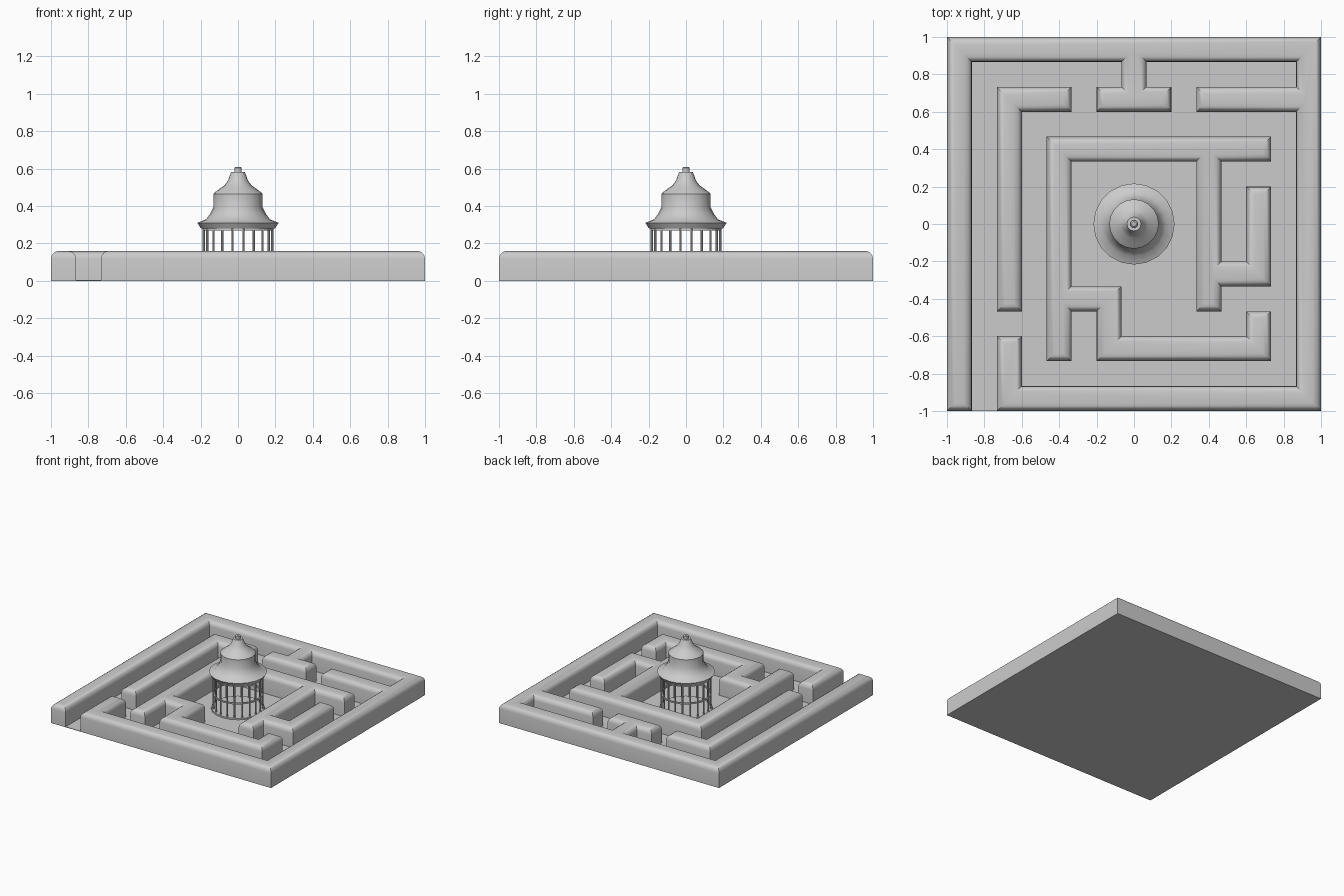
import bpy, bmesh, math

cube = bpy.data.objects.get("Cube")
if cube:
    bpy.data.objects.remove(cube, do_unlink=True)

grey = bpy.data.materials.new("light stone grey")
grey.use_nodes = True
colour = (0.6, 0.6, 0.6, 1)
grey.diffuse_color = colour
grey.node_tree.nodes["Principled BSDF"].inputs["Base Color"].default_value = colour


def finish(name, bm, angle=35):
    mesh = bpy.data.meshes.new(name)
    bm.to_mesh(mesh)
    bm.free()
    mesh.materials.append(grey)
    ob = bpy.data.objects.new(name, mesh)
    bpy.context.collection.objects.link(ob)
    bpy.ops.object.select_all(action="DESELECT")
    ob.select_set(True)
    bpy.context.view_layer.objects.active = ob
    bpy.ops.object.shade_smooth_by_angle(angle=math.radians(angle))
    return ob


def lathe(name, profile, sides, angle=35):
    """Spin a radius/height profile round the z axis."""
    bm = bmesh.new()
    verts = [bm.verts.new((r, 0, z)) for r, z in profile]
    edges = [bm.edges.new(pair) for pair in zip(verts, verts[1:])]
    bmesh.ops.spin(bm, geom=verts + edges, cent=(0, 0, 0), axis=(0, 0, 1),
                   angle=math.tau, steps=sides)
    bmesh.ops.remove_doubles(bm, verts=bm.verts, dist=0.0005)
    bmesh.ops.recalc_face_normals(bm, faces=bm.faces)
    return finish(name, bm, angle)


# Maze plan, back row first
PLAN = """
###############
#......#......#
#.###.###.#####
#.#...........#
#.#.#########.#
#.#.#.....#...#
#.#.#.....#.#.#
#.#.#.....#.#.#
#.#.#.....#.#.#
#.#.#.....###.#
#.#.###...#...#
#...#.#.....#.#
#.#.#.#######.#
#.#...........#
#.#############
""".split()
N = len(PLAN)
CELL = 2 / N
WALL_TOP = 0.16

# Maze walls with rounded tops
bm = bmesh.new()
for row, line in enumerate(PLAN):
    for col, mark in enumerate(line):
        if mark == "#":
            x, y = -1 + col * CELL, 1 - (row + 1) * CELL
            bm.faces.new([bm.verts.new((x + i * CELL, y + j * CELL, 0))
                          for i, j in ((0, 0), (1, 0), (1, 1), (0, 1))])
bmesh.ops.remove_doubles(bm, verts=bm.verts, dist=0.001)
made = bmesh.ops.extrude_face_region(bm, geom=bm.faces[:])["geom"]
for v in made:
    if isinstance(v, bmesh.types.BMVert):
        v.co.z = WALL_TOP
bm.normal_update()
bmesh.ops.dissolve_limit(bm, angle_limit=0.02, verts=bm.verts, edges=bm.edges)
rim = [e for e in bm.edges
       if all(v.co.z > WALL_TOP - 0.01 for v in e.verts)
       and len(e.link_faces) == 2 and e.calc_face_angle() > 1]
bmesh.ops.bevel(bm, geom=rim, offset=0.042, segments=4, profile=0.5,
                affect="EDGES")
finish("maze_walls", bm)

# Thin floor slab
bm = bmesh.new()
bmesh.ops.create_cube(bm, size=2)
for v in bm.verts:
    v.co.z = 0.004 if v.co.z > 0 else 0
finish("floor", bm)

# Pavilion roof with bell-shaped tiers
lathe("pavilion_roof", [
    (0, 0.28), (0.198, 0.28), (0.217, 0.31), (0.172, 0.328), (0.15, 0.357),
    (0.132, 0.392), (0.132, 0.465), (0.113, 0.482), (0.075, 0.508),
    (0.054, 0.535), (0.037, 0.582), (0, 0.582)], 20, 40)
lathe("roof_finial", [
    (0, 0.578), (0.02, 0.578), (0.02, 0.603), (0.013, 0.61), (0, 0.61)], 12)

# Pavilion base and rails
lathe("pavilion_base", [(0, 0), (0.2, 0), (0.2, 0.016), (0, 0.016)], 20)


def rail(name, z):
    lathe(name, [(0.179, z), (0.191, z), (0.191, z + 0.012),
                 (0.179, z + 0.012), (0.179, z)], 20)


rail("hand_rail", 0.125)
rail("top_rail", 0.27)

# Ring of slim posts
POSTS = 20
bm = bmesh.new()
for k in range(POSTS):
    a = (k + 0.5) * math.tau / POSTS
    post = bmesh.ops.create_cone(bm, cap_ends=True, segments=8, radius1=0.006,
                                 radius2=0.006, depth=0.28)["verts"]
    bmesh.ops.translate(bm, verts=post,
                        vec=(0.185 * math.cos(a), 0.185 * math.sin(a), 0.14))
finish("pavilion_posts", bm)
